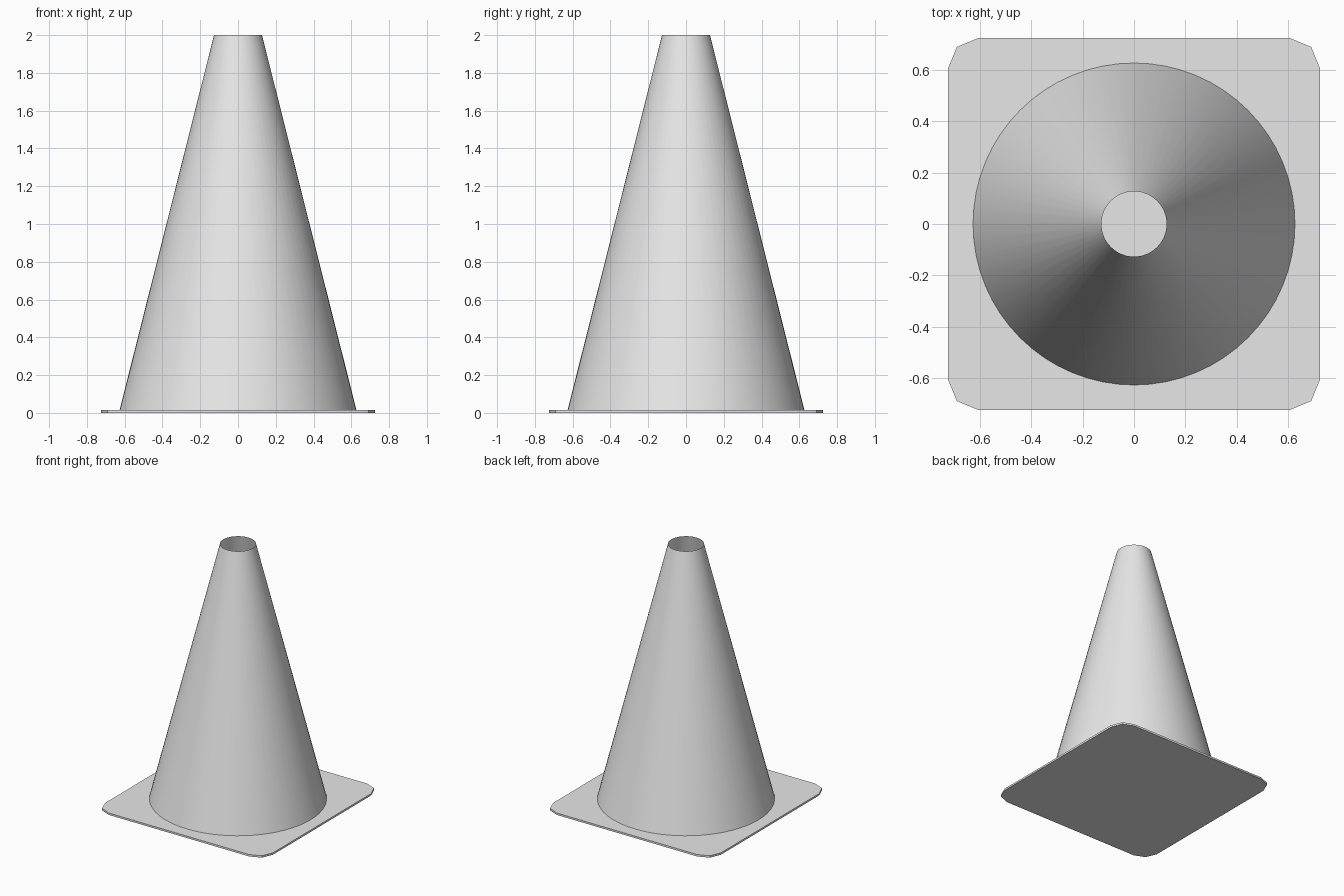
import bpy
import bmesh
import math

cube = bpy.data.objects.get("Cube")
if cube:
    bpy.data.objects.remove(cube, do_unlink=True)

grey = bpy.data.materials.new("plain grey")
grey.use_nodes = True
colour = (0.8, 0.8, 0.8, 1)
grey.diffuse_color = colour
grey.node_tree.nodes["Principled BSDF"].inputs["Base Color"].default_value = colour

PLATE_HALF = 0.725
PLATE_TOP = 0.015
HEIGHT = 2.0


def add_object(name, bm):
    mesh = bpy.data.meshes.new(name)
    bm.normal_update()
    bm.to_mesh(mesh)
    bm.free()
    mesh.materials.append(grey)
    obj = bpy.data.objects.new(name, mesh)
    bpy.context.collection.objects.link(obj)
    bpy.ops.object.select_all(action='DESELECT')
    obj.select_set(True)
    bpy.context.view_layer.objects.active = obj
    bpy.ops.object.shade_smooth_by_angle(angle=math.radians(30))
    return obj


# Thin square base with rounded corners
bm = bmesh.new()
bmesh.ops.create_cube(bm, size=1)
for v in bm.verts:
    v.co.x *= 2 * PLATE_HALF
    v.co.y *= 2 * PLATE_HALF
    v.co.z = (v.co.z + 0.5) * PLATE_TOP
corners = [e for e in bm.edges if abs(e.verts[0].co.z - e.verts[1].co.z) > 0.001]
bmesh.ops.bevel(bm, geom=corners, offset=0.12, segments=2, profile=0.5, affect='EDGES')
add_object("base_plate", bm)

# Hollow tapered body, open at the top
bm = bmesh.new()
bmesh.ops.create_cone(bm, cap_ends=False, segments=64, radius1=0.627,
                      radius2=0.127, depth=HEIGHT - PLATE_TOP)
bmesh.ops.translate(bm, verts=bm.verts, vec=(0, 0, (HEIGHT + PLATE_TOP) / 2))
add_object("cone_body", bm)
